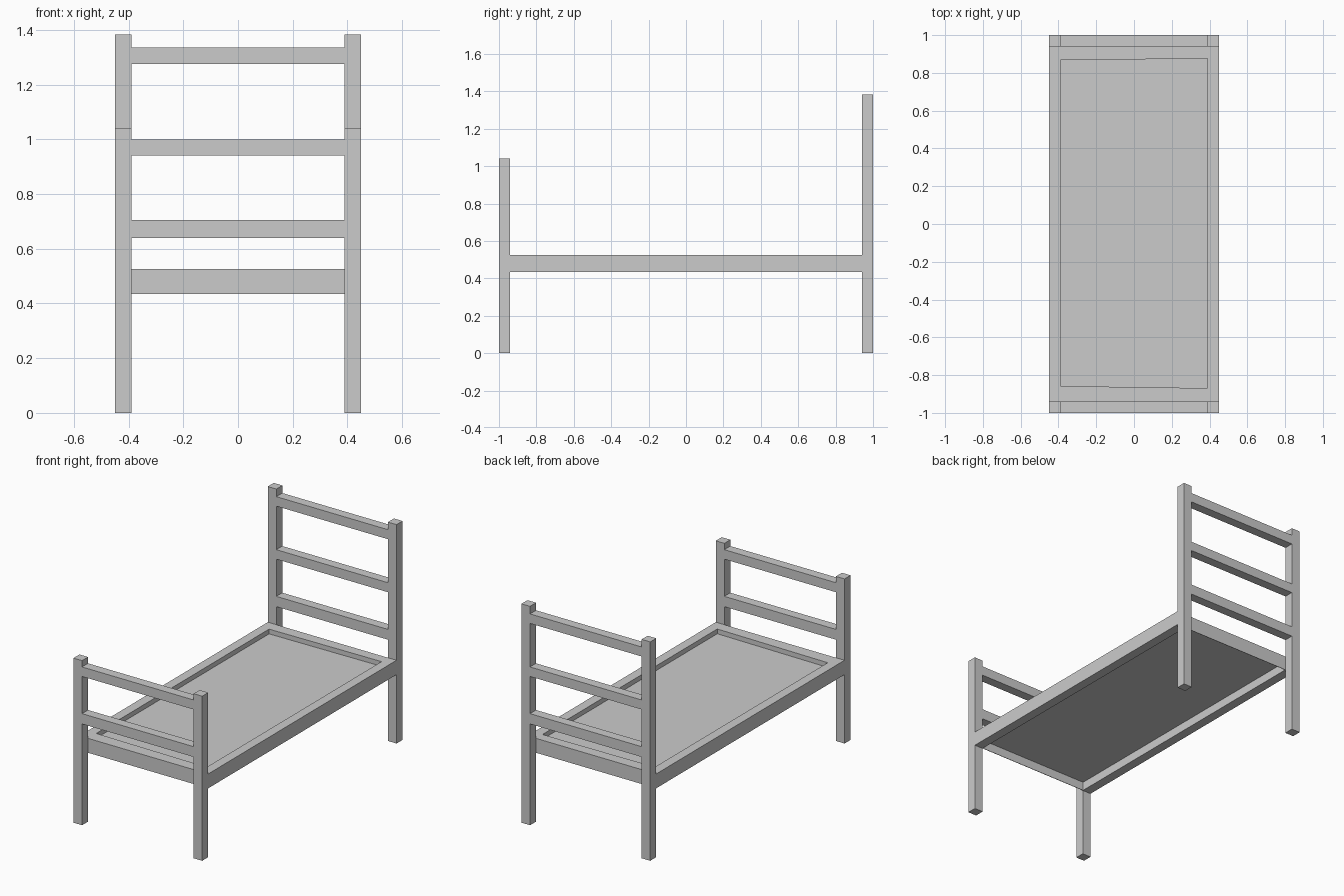
import bpy

if "Cube" in bpy.data.objects:
    bpy.data.objects.remove(bpy.data.objects["Cube"])


def prism(name, corners, z0, z1):
    """Vertical prism over a counter-clockwise plan outline."""
    n = len(corners)
    verts = [(x, y, z) for z in (z0, z1) for x, y in corners]
    faces = [tuple(reversed(range(n))), tuple(range(n, 2 * n))]
    faces += [(i, (i + 1) % n, (i + 1) % n + n, i + n) for i in range(n)]
    mesh = bpy.data.meshes.new(name)
    mesh.from_pydata(verts, [], faces)
    obj = bpy.data.objects.new(name, mesh)
    bpy.context.collection.objects.link(obj)
    return obj


def box(name, x0, x1, y0, y1, z0, z1):
    return prism(name, [(x0, y0), (x1, y0), (x1, y1), (x0, y1)], z0, z1)


OUT, INN = 0.45, 0.39            # outer and inner x of the posts
END, POST = 1.0, 0.94            # outer and inner y of the posts
RAIL_LO, RAIL_HI = 0.435, 0.526  # height range of the bed frame
PANEL_LO, PANEL_HI = 0.49, 0.496
SLATS = [(0.64, 0.705), (0.94, 1.0), (1.275, 1.335)]

# posts and cross slats of both ends
for end, y0, y1, height, count in (("foot", -END, -POST, 1.04, 2),
                                   ("head", POST, END, 1.383, 3)):
    box(end + "_post_left", -OUT, -INN, y0, y1, 0, height)
    box(end + "_post_right", INN, OUT, y0, y1, 0, height)
    for i, (z0, z1) in enumerate(SLATS[:count]):
        box(f"{end}_slat_{i + 1}", -INN, INN, y0, y1, z0, z1)

# long side rails
box("side_rail_left", -OUT, -INN, -POST, POST, RAIL_LO, RAIL_HI)
box("side_rail_right", INN, OUT, -POST, POST, RAIL_LO, RAIL_HI)

# thin end boards closing the frame
box("foot_board", -INN, INN, -POST, -POST + 0.003, RAIL_LO, RAIL_HI)
box("head_board", -INN, INN, POST - 0.003, POST, RAIL_LO, RAIL_HI)

# ledges around the recess, with slightly slanted inner edges
foot_l, foot_r, head_l, head_r = -0.858, -0.869, 0.867, 0.876
prism("foot_ledge", [(-INN, -POST), (INN, -POST), (INN, foot_r), (-INN, foot_l)],
      PANEL_LO, RAIL_HI)
prism("head_ledge", [(-INN, head_l), (INN, head_r), (INN, POST), (-INN, POST)],
      PANEL_LO, RAIL_HI)

# sunken bed panel
prism("bed_panel", [(-INN, foot_l), (INN, foot_r), (INN, head_r), (-INN, head_l)],
      PANEL_LO, PANEL_HI)
